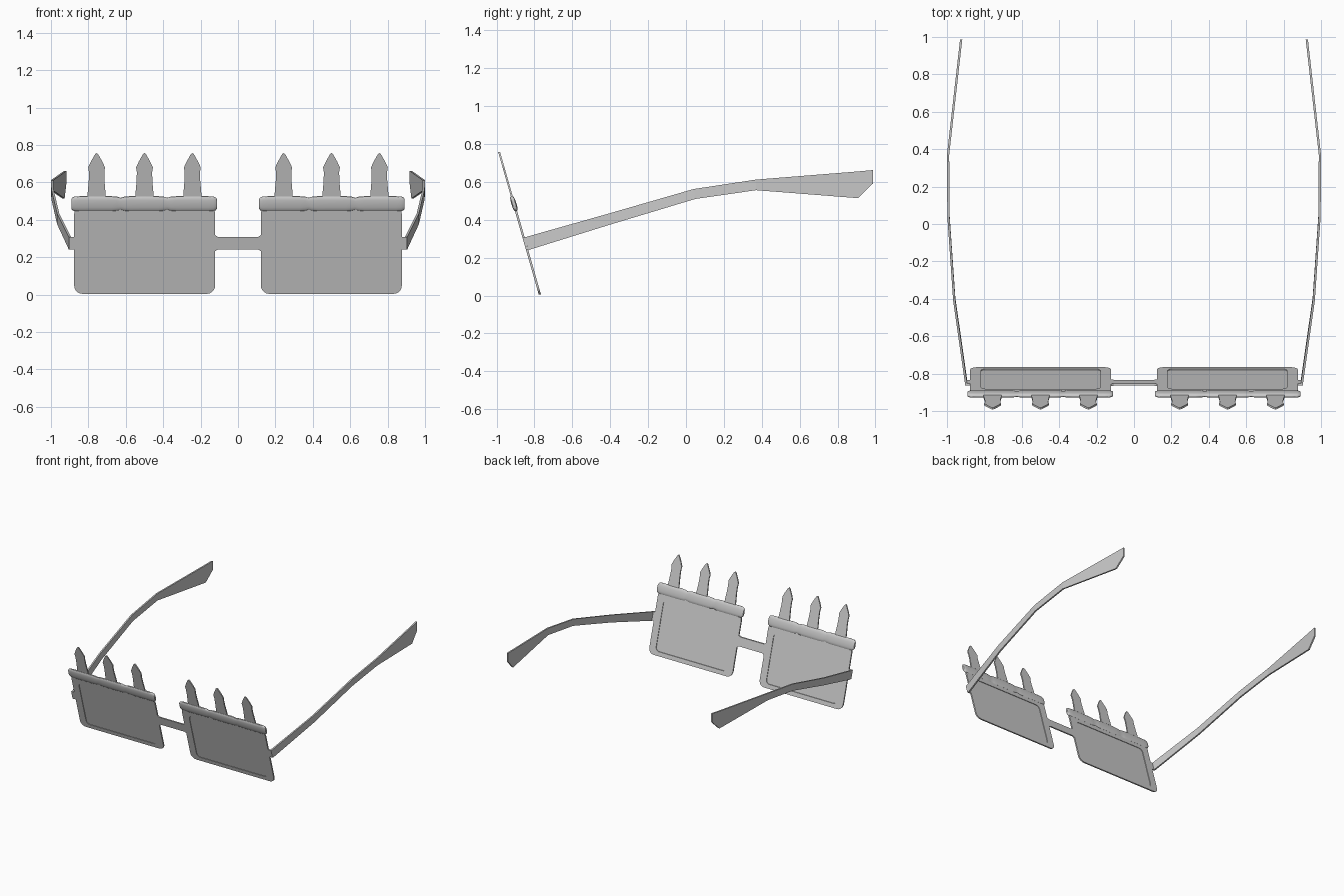
import bpy, bmesh, math

if "Cube" in bpy.data.objects:
    bpy.data.objects.remove(bpy.data.objects["Cube"])


def tilt(x, z, d):
    """Point on the leaning front plane; d is the depth away from it."""
    return (x, -0.770 - 0.286 * z + d, z)


def loft(name, loops, mirror=True, smooth=None):
    """Skin a list of equal-length closed loops and cap both ends."""
    bm = bmesh.new()
    rings = [[bm.verts.new(p) for p in loop] for loop in loops]
    for a, b in zip(rings, rings[1:]):
        n = len(a)
        for i in range(n):
            j = (i + 1) % n
            bm.faces.new((a[i], a[j], b[j], b[i]))
    bm.faces.new(rings[0][::-1])
    bm.faces.new(rings[-1])
    bmesh.ops.recalc_face_normals(bm, faces=bm.faces[:])
    me = bpy.data.meshes.new(name)
    bm.to_mesh(me)
    bm.free()
    ob = bpy.data.objects.new(name, me)
    bpy.context.collection.objects.link(ob)
    if mirror:
        ob.modifiers.new("mirror", 'MIRROR')
    if smooth:
        bpy.context.view_layer.objects.active = ob
        ob.select_set(True)
        bpy.ops.object.shade_smooth_by_angle(angle=math.radians(smooth))
        ob.select_set(False)
    return ob


def plate(name, outline, half=0.005, mirror=True):
    return loft(name, [[tilt(x, z, d) for x, z in outline] for d in (-half, half)], mirror)


def rounded_rect(x0, x1, z0, z1, r, steps=5):
    pts = []
    for cx, cz, a0 in ((x1 - r, z1 - r, 0), (x0 + r, z1 - r, 90),
                       (x0 + r, z0 + r, 180), (x1 - r, z0 + r, 270)):
        for i in range(steps + 1):
            a = math.radians(a0 + 90 * i / steps)
            pts.append((cx + r * math.cos(a), cz + r * math.sin(a)))
    return pts


# Lens frame: flat rim with a recessed lens panel on both sides
outer = rounded_rect(0.122, 0.876, 0.004, 0.475, 0.045)
inner = rounded_rect(0.180, 0.818, 0.036, 0.410, 0.03)
layers = [(inner, -0.001), (inner, -0.006), (outer, -0.006),
          (outer, 0.006), (inner, 0.006), (inner, 0.001)]
loft("lens_frame", [[tilt(x, z, d) for x, z in pts] for pts, d in layers])

# Padded brow roll with three lobes
sections = [(0.113, 0.62), (0.118, 0.82), (0.132, 0.97), (0.160, 1.0), (0.330, 1.0),
            (0.360, 0.94), (0.378, 0.80), (0.396, 0.94), (0.425, 1.0), (0.580, 1.0),
            (0.608, 0.94), (0.627, 0.80), (0.646, 0.94), (0.675, 1.0), (0.845, 1.0),
            (0.872, 0.97), (0.886, 0.82), (0.891, 0.62)]
roll = []
for x, s in sections:
    ring = []
    for i in range(16):
        a = math.tau * i / 16
        c, n = math.cos(a), math.sin(a)
        dz = 0.041 * s * math.copysign(abs(n) ** 0.8, n)
        dd = 0.014 * s * math.copysign(abs(c) ** 0.8, c)
        ring.append(tilt(x, 0.485 + dz, dd))
    roll.append(ring)
loft("brow_roll", roll, smooth=50)

# Pointed spikes standing on the roll
half_spike = [(0.049, 0.49), (0.048, 0.54), (0.042, 0.61), (0.041, 0.655),
              (0.045, 0.680), (0.030, 0.712)]
for k, cx in enumerate((0.244, 0.500, 0.756)):
    right = [(cx + w, z) for w, z in half_spike]
    left = [(cx - w, z) for w, z in reversed(half_spike)]
    plate(f"spike_{k + 1}", right + [(cx + 0.008, 0.751), (cx, 0.757), (cx - 0.008, 0.751)] + left)

# Nose bridge with flared ends
bridge = [(0.13, 0.225), (0.122, 0.232), (0.108, 0.241), (-0.108, 0.241), (-0.122, 0.232), (-0.13, 0.225),
          (-0.13, 0.325), (-0.122, 0.318), (-0.108, 0.309), (0.108, 0.309), (0.122, 0.318), (0.13, 0.325)]
plate("nose_bridge", bridge, 0.006, mirror=False)

# Hinge lug
plate("hinge_lug", [(0.868, 0.241), (0.904, 0.241), (0.904, 0.307), (0.868, 0.307)], 0.006)

# Temple arm: stations of outer x, (y, z) at the bottom, (y, z) at the top
stations = [(0.904, (-0.832, 0.240), (-0.852, 0.307)),
            (0.967, (-0.395, 0.376), (-0.410, 0.432)),
            (0.998, (0.050, 0.510), (0.040, 0.562)),
            (1.000, (0.370, 0.556), (0.370, 0.612)),
            (0.939, (0.908, 0.514), (0.908, 0.655)),
            (0.930, (0.986, 0.590), (0.986, 0.662))]
arm = []
for x, (yb, zb), (yt, zt) in stations:
    arm.append([(x - 0.012, yb, zb), (x, yb, zb), (x, yt, zt), (x - 0.012, yt, zt)])
loft("temple_arm", arm)
